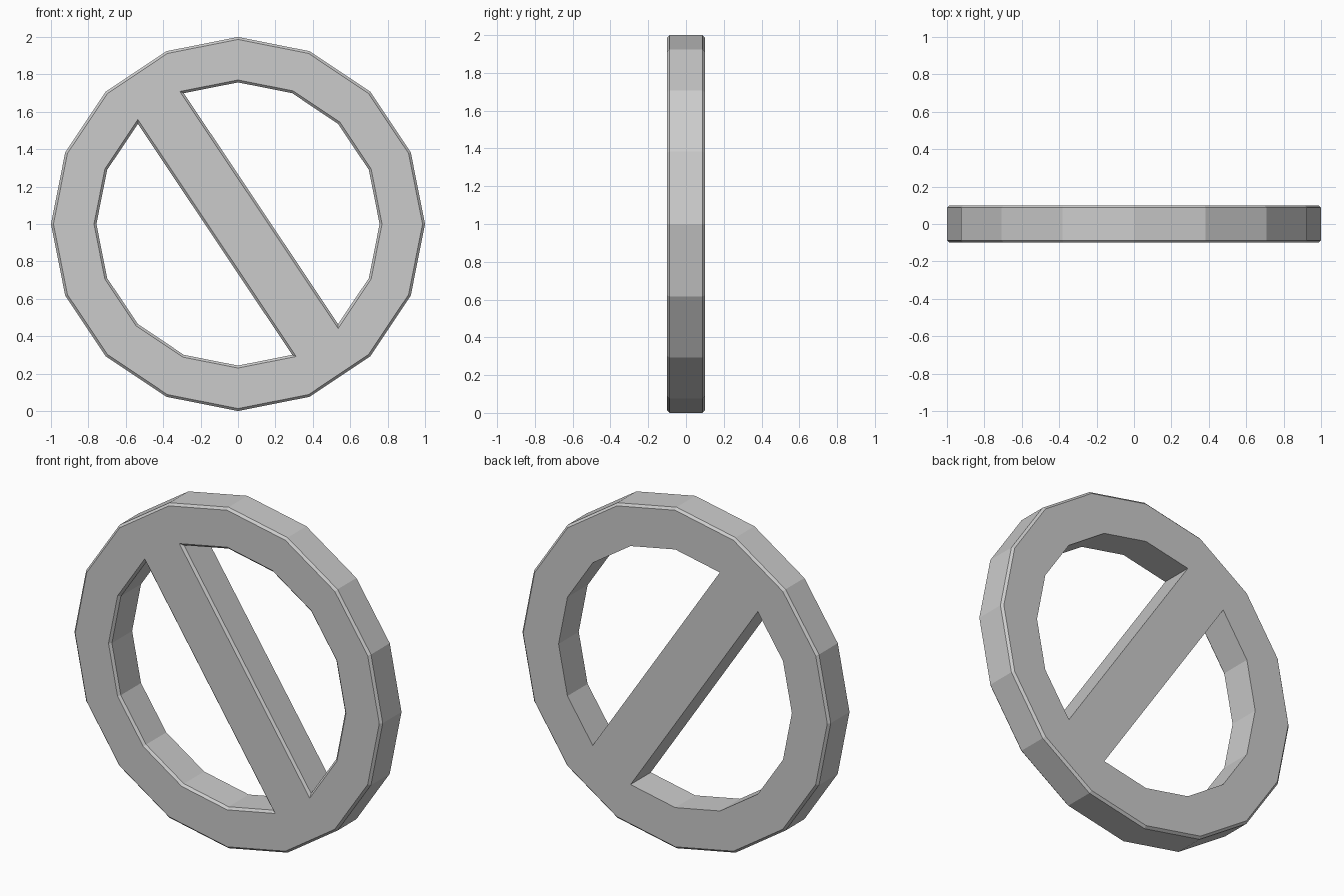
import bpy, bmesh, math

if "Cube" in bpy.data.objects:
    bpy.data.objects.remove(bpy.data.objects["Cube"])

N = 16
R_OUT, R_IN = 1.0, 0.757
HALF = 0.1
BEVEL = 0.013

bm = bmesh.new()


def loop(radius):
    return [bm.verts.new((radius * math.cos(2 * math.pi * i / N), -HALF,
                          1 + radius * math.sin(2 * math.pi * i / N)))
            for i in range(N)]


# Flat front outline: ring of quads plus the diagonal bar
outer, inner = loop(R_OUT), loop(R_IN)
for i in range(N):
    j = (i + 1) % N
    bm.faces.new((outer[i], outer[j], inner[j], inner[i]))
bm.faces.new((inner[5], inner[6], inner[13], inner[14]))

# Thickness
ext = bmesh.ops.extrude_face_region(bm, geom=bm.faces[:], use_keep_orig=True)
for v in ext["geom"]:
    if isinstance(v, bmesh.types.BMVert):
        v.co.y = HALF
bmesh.ops.recalc_face_normals(bm, faces=bm.faces[:])


# Chamfer all front rims, and only the outer rim at the back
def chamfered(e):
    if len(e.link_faces) != 2 or e.calc_face_angle() < 1:
        return False
    ys = [v.co.y for v in e.verts]
    far = all(math.hypot(v.co.x, v.co.z - 1) > 0.9 for v in e.verts)
    return max(ys) < 0 or (min(ys) > 0 and far)


bmesh.ops.bevel(bm, geom=[e for e in bm.edges if chamfered(e)], offset=BEVEL,
                offset_type='OFFSET', segments=1, profile=0.5, affect='EDGES')

mesh = bpy.data.meshes.new("prohibition_ring")
bm.to_mesh(mesh)
bm.free()
obj = bpy.data.objects.new("prohibition_ring", mesh)
bpy.context.collection.objects.link(obj)
